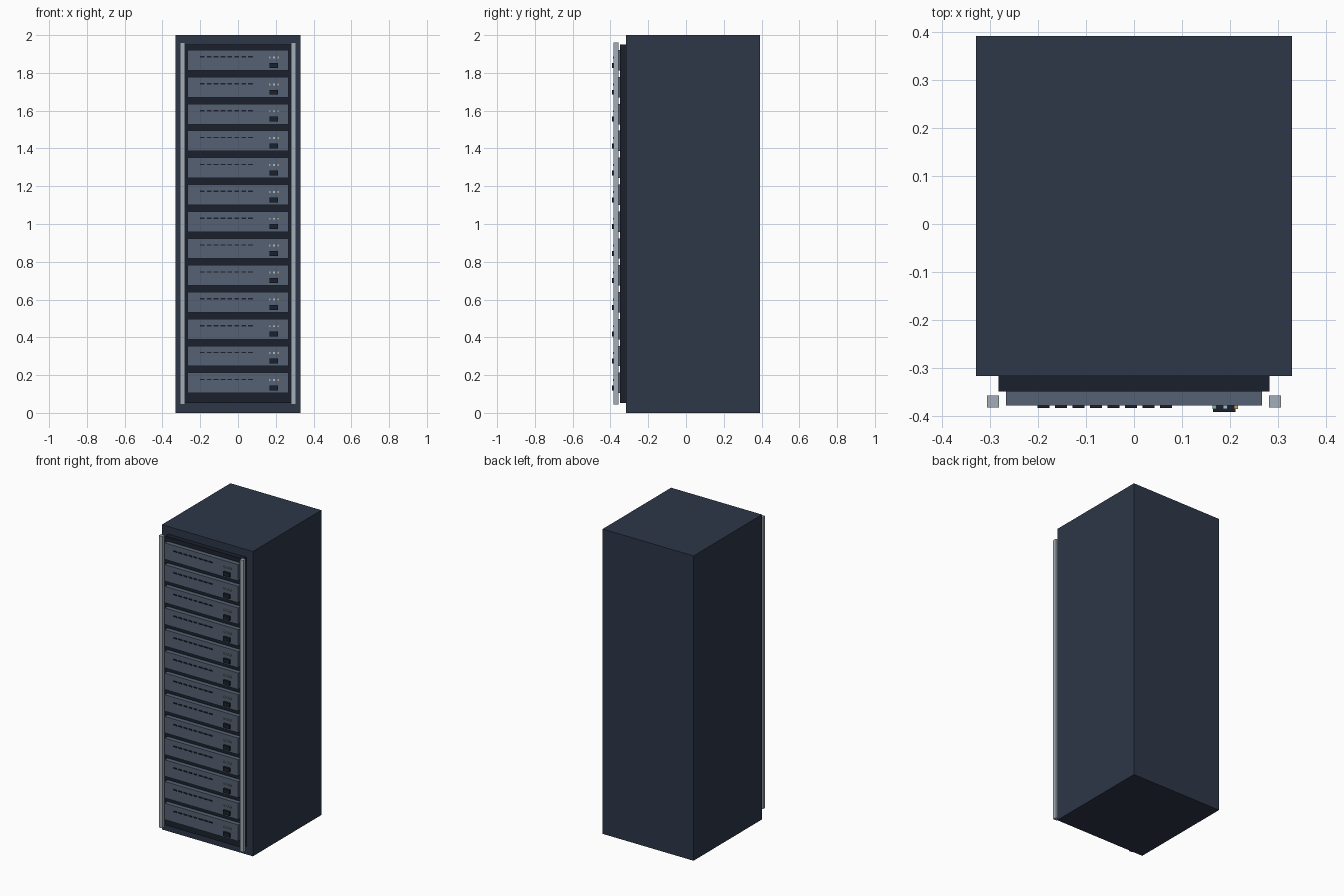
import bpy

if "Cube" in bpy.data.objects:
    bpy.data.objects.remove(bpy.data.objects["Cube"])


def material(name, hex_colour):
    # sRGB hex to linear
    rgb = [int(hex_colour[i:i + 2], 16) / 255 for i in (0, 2, 4)]
    lin = [c / 12.92 if c <= 0.04045 else ((c + 0.055) / 1.055) ** 2.4 for c in rgb]
    m = bpy.data.materials.new(name)
    m.diffuse_color = (*lin, 1)
    m.use_nodes = True
    m.node_tree.nodes["Principled BSDF"].inputs["Base Color"].default_value = m.diffuse_color
    return m


def box(name, x, y, z, mat):
    # each of x, y, z is a (min, max) pair
    spans = (x, y, z)
    bpy.ops.mesh.primitive_cube_add(size=1, location=[(a + b) / 2 for a, b in spans])
    ob = bpy.context.object
    ob.name = name
    ob.scale = [b - a for a, b in spans]
    bpy.ops.object.transform_apply(location=False, rotation=False, scale=True)
    ob.data.materials.append(mat)
    return ob


def around(c, size):
    return (c - size / 2, c + size / 2)


body = material("cabinet_blue_grey", "2d3748")
dark = material("dark_panel", "1a202c")
steel = material("server_grey", "566173")
rail = material("rail_silver", "a3afb8")
leds = [material("led_green", "7fb5a0"), material("led_blue", "9fc0c8"),
        material("led_amber", "c0a070")]

# Cabinet and recessed-looking front panel
box("cabinet", (-0.33, 0.33), (-0.317, 0.393), (0, 2), body)
box("front_panel", (-0.283, 0.283), (-0.35, -0.317), (0.053, 1.95), dark)

# Vertical rails on both sides
for side, cx in (("left", -0.294), ("right", 0.294)):
    box(side + "_rail", around(cx, 0.025), (-0.383, -0.358), (0.045, 1.96), rail)

# Stack of server units
for i in range(13):
    z = 0.159 + i * 0.1423
    tag = f"_{i + 1:02d}"
    box("server" + tag, (-0.267, 0.267), (-0.379, -0.35), around(z, 0.108), steel)
    # Row of vent slots
    for j in range(8):
        box(f"vent_slot{tag}_{j + 1}", around(-0.189 + j * 0.0365, 0.025),
            (-0.384, -0.379), around(z + 0.018, 0.007), dark)
    # Status lights
    for j, m in enumerate(leds):
        box(f"status_light{tag}_{j + 1}", around(0.168 + j * 0.0225, 0.009),
            (-0.386, -0.379), around(z + 0.015, 0.010), m)
    # Latch block
    box("latch" + tag, around(0.189, 0.047), (-0.393, -0.379), around(z - 0.027, 0.026), dark)
